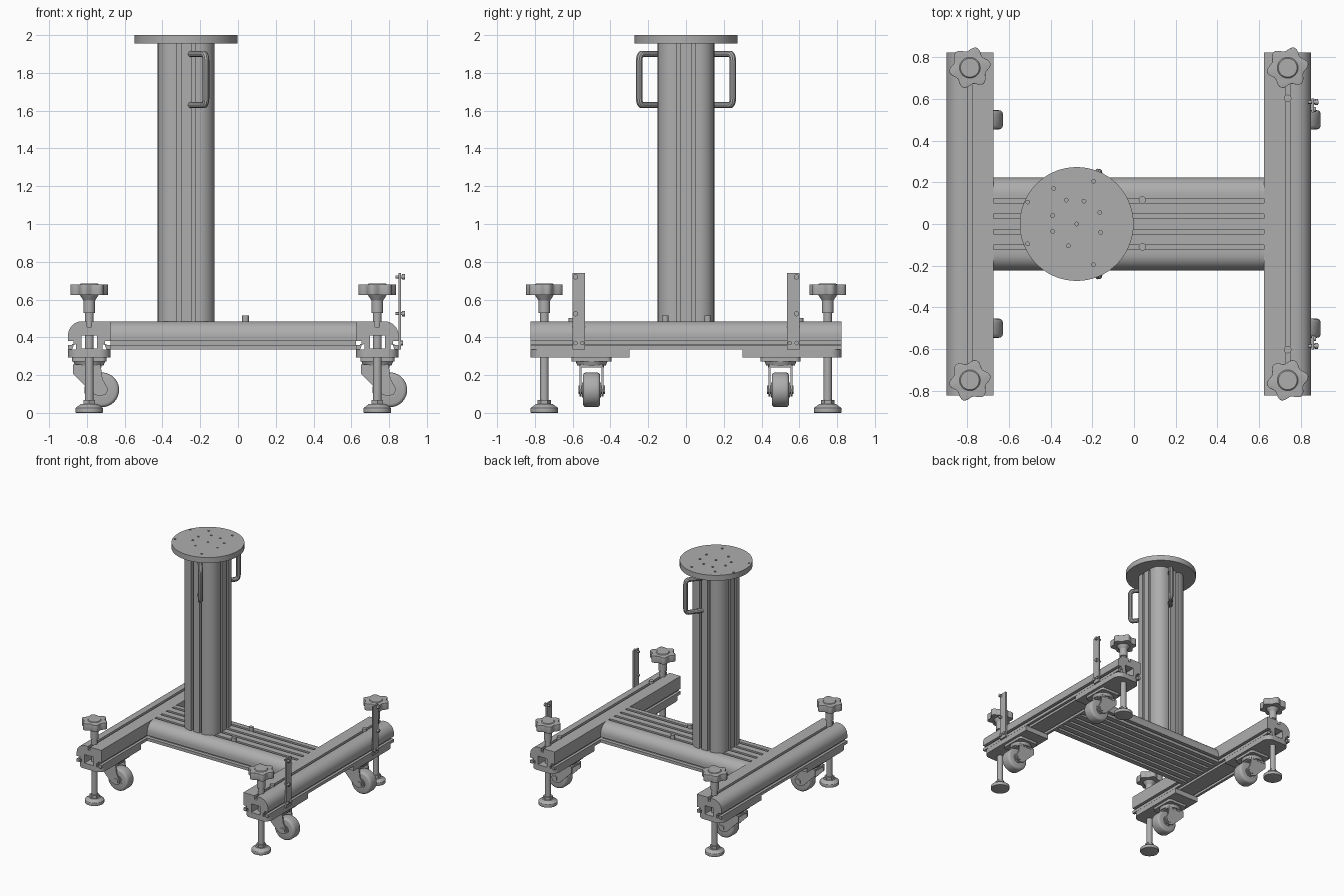
import bpy, bmesh, math
from math import pi, cos, sin
from mathutils import Vector, Matrix

if "Cube" in bpy.data.objects:
    bpy.data.objects.remove(bpy.data.objects["Cube"])

grey = bpy.data.materials.new("machined grey")
grey.use_nodes = True
tone = (0.42, 0.42, 0.42, 1)
grey.diffuse_color = tone
grey.node_tree.nodes["Principled BSDF"].inputs["Base Color"].default_value = tone

ALONG_Z = Matrix.Identity(4)
ALONG_Y = Matrix.Rotation(pi / 2, 4, 'X')
ALONG_X = Matrix(((0, 0, 1, 0), (1, 0, 0, 0), (0, 1, 0, 0), (0, 0, 0, 1)))


def finish(obj, name, bevel=0):
    obj.name = name
    obj.data.materials.clear()
    obj.data.materials.append(grey)
    bpy.ops.object.select_all(action='DESELECT')
    obj.select_set(True)
    bpy.context.view_layer.objects.active = obj
    if bevel:
        mod = obj.modifiers.new("Rounding", 'BEVEL')
        mod.width, mod.segments, mod.limit_method = bevel, 3, 'ANGLE'
        mod.angle_limit = math.radians(50)
        bpy.ops.object.modifier_apply(modifier=mod.name)
    bpy.ops.object.shade_smooth_by_angle(angle=math.radians(35))
    return obj


def prism(name, loops, length, loc, axes=ALONG_Z, bevel=0):
    """Extrude flat outlines (first one outside, others are holes)."""
    curve = bpy.data.curves.new(name, 'CURVE')
    curve.dimensions, curve.fill_mode, curve.extrude = '2D', 'BOTH', length / 2
    for loop in loops:
        spline = curve.splines.new('POLY')
        spline.points.add(len(loop) - 1)
        for point, (x, y) in zip(spline.points, loop):
            point.co = (x, y, 0, 1)
        spline.use_cyclic_u = True
    obj = bpy.data.objects.new(name, curve)
    bpy.context.collection.objects.link(obj)
    obj.matrix_world = Matrix.Translation(loc) @ axes
    bpy.ops.object.select_all(action='DESELECT')
    obj.select_set(True)
    bpy.context.view_layer.objects.active = obj
    bpy.ops.object.convert(target='MESH')
    bm = bmesh.new()
    bm.from_mesh(obj.data)
    bmesh.ops.remove_doubles(bm, verts=bm.verts, dist=1e-5)
    bmesh.ops.recalc_face_normals(bm, faces=bm.faces)
    bm.to_mesh(obj.data)
    bm.free()
    return finish(obj, name, bevel)


def outline(w, h, radii=(0, 0, 0, 0), slots=None, width=0.022, depth=0.03):
    """Rounded rectangle, counter-clockwise from lower left, with slots cut in
    chosen sides (0 bottom, 1 right, 2 top, 3 left) at offsets along them."""
    corners = [Vector(c) for c in ((-w/2, -h/2), (w/2, -h/2), (w/2, h/2), (-w/2, h/2))]
    points = []
    for i in range(4):
        a, b = corners[i], corners[(i + 1) % 4]
        d = (b - a).normalized()
        n = Vector((-d.y, d.x))
        mid = (a + b) / 2
        for s in sorted((slots or {}).get(i, ())):
            for along, inward in ((-1, 0), (-1, 1), (1, 1), (1, 0)):
                points.append(mid + d * (s + along * width / 2) + n * inward * depth)
        r = radii[(i + 1) % 4]
        if r:
            centre = b - d * r + n * r
            for k in range(9):
                t = k * pi / 16
                points.append(centre + d * r * sin(t) - n * r * cos(t))
        else:
            points.append(b)
    return [tuple(p) for p in points]


def cyl(name, r, z0, z1, x, y, r2=None, sides=32, bevel=0):
    bpy.ops.mesh.primitive_cone_add(vertices=sides, radius1=r, radius2=r if r2 is None else r2,
                                    depth=z1 - z0, location=(x, y, (z0 + z1) / 2))
    return finish(bpy.context.object, name, bevel)


def rod(name, r, length, loc, axis, sides=24, bevel=0):
    rot = (0, pi / 2, 0) if axis == 'X' else (pi / 2, 0, 0)
    bpy.ops.mesh.primitive_cylinder_add(vertices=sides, radius=r, depth=length,
                                        location=loc, rotation=rot)
    return finish(bpy.context.object, name, bevel)


# Cross beam between the two rails
prism("cross_beam", [outline(0.445, 0.15, (0, 0, 0.08, 0.08),
      {0: [-0.17, -0.105, -0.035, 0.035, 0.105, 0.17], 1: [-0.04],
       2: [-0.112, -0.037, 0.037, 0.112], 3: [0.04]})],
      1.3, (-0.025, 0, 0.41), ALONG_X)
for y in (-0.11, 0.115):
    cyl("beam_bolt", 0.018, 0.46, 0.515, 0.04, y, sides=12)

# Side rails, adjusting feet and casters
for side, rail_x in (("right", -0.7875), ("left", 0.7375)):
    out = -1 if side == "right" else 1
    radii = (0, 0, 0, 0.075) if out < 0 else (0, 0, 0.075, 0)
    hole = [(x, z - 0.41) for x, z in ((-0.04, 0.34), (-0.04, 0.41), (0.04, 0.41), (0.04, 0.34))]
    prism(side + "_rail", [outline(0.225, 0.15, radii,
          {0: [-0.08, 0.08], 1: [-0.04], 2: [0], 3: [0.04]}), hole],
          1.645, (rail_x, 0, 0.41), ALONG_Y)

    for end, s in (("front", -1), ("back", 1)):
        tag = f"{end}_{side}_"
        y = s * 0.75
        round_ends = (0.06, 0.06, 0, 0) if s < 0 else (0, 0, 0.06, 0.06)
        prism(tag + "base_plate", [outline(0.223, 0.522, round_ends)],
              0.042, (rail_x, s * 0.561, 0.315))

        # Levelling foot with lobed hand knob
        cyl(tag + "foot_pad", 0.073, 0, 0.028, rail_x, y, bevel=0.004)
        cyl(tag + "foot_cone", 0.07, 0.028, 0.046, rail_x, y, r2=0.045)
        cyl(tag + "foot_nut", 0.036, 0.046, 0.068, rail_x, y, sides=6)
        cyl(tag + "foot_screw", 0.023, 0.06, 0.56, rail_x, y)
        cyl(tag + "knob_neck", 0.031, 0.53, 0.6, rail_x, y)
        cyl(tag + "knob_collar", 0.031, 0.595, 0.64, rail_x, y, r2=0.06)
        star = []
        for k in range(60):
            a = k * pi / 30
            r = 0.09 + 0.011 * cos(6 * a)
            star.append((r * cos(a + 0.2), r * sin(a + 0.2)))
        prism(tag + "knob", [star], 0.055, (rail_x, y, 0.652), bevel=0.012)
        cyl(tag + "knob_cap", 0.055, 0.675, 0.684, rail_x, y, r2=0.045)

        # Swivel caster trailing toward the left
        cy = s * 0.5
        axle = Vector((rail_x + 0.066, cy, 0.122))
        prism(tag + "caster_flange", [outline(0.18, 0.21, (0.025,) * 4)],
              0.022, (rail_x, cy, 0.284))
        cyl(tag + "caster_swivel", 0.075, 0.25, 0.275, rail_x, cy, r2=0.085)
        prism(tag + "fork_crown", [outline(0.15, 0.13, (0.02,) * 4)],
              0.016, (rail_x - 0.01, cy, 0.248))
        cheek = [(-0.085, 0.256), (-0.085, 0.205), (0.02, 0.1), (0.055, 0.088),
                 (0.088, 0.098), (0.1, 0.125), (0.07, 0.18), (0.06, 0.256)]
        for c in (-1, 1):
            prism(tag + "fork_cheek", [cheek], 0.01,
                  (rail_x, cy + c * 0.058, 0), ALONG_Y)
        rod(tag + "wheel", 0.092, 0.092, axle, 'Y', 40, 0.018)
        rod(tag + "wheel_hub", 0.04, 0.102, axle, 'Y')
        rod(tag + "axle_bolt", 0.022, 0.14, axle, 'Y', 6)

# Rail bolts and upright bracket strips on the left rail
for end, s in (("front", -1), ("back", 1)):
    cyl(end + "_rail_bolt", 0.018, 0.46, 0.502, 0.7375, s * 0.603, sides=16)
    y = s * 0.568
    prism(end + "_upright_strip", [outline(0.012, 0.068)], 0.405, (0.857, y, 0.5375))
    for z in (0.525, 0.72):
        rod(end + "_strip_pin", 0.008, 0.05, (0.86, s * 0.585, z), 'X', 12)
        rod(end + "_strip_pin_head", 0.014, 0.014, (0.876, s * 0.585, z), 'X', 12)
    for dy in (-0.018, 0.018):
        rod(end + "_strip_bolt", 0.012, 0.02, (0.864, y + dy, 0.37), 'X', 12)

# Slotted column
col_x = -0.275
pair = [-0.038, 0.038]
prism("column", [outline(0.3, 0.3, (0.085,) * 4, {i: pair for i in range(4)},
      width=0.02)], 1.49, (col_x, 0, 1.22))

# Round top plate with drilled holes
plate = cyl("top_plate", 0.273, 1.955, 2.0, col_x, 0, sides=72)
holes = [(-.235, .105), (-.235, -.095), (.08, .205), (.08, -.195), (-.11, .17),
         (-.115, .04), (-.115, -.035), (-.05, .115), (.035, .11), (.11, .055),
         (.115, -.04), (-.04, -.105), (0, 0)]
bm = bmesh.new()
for hx, hy in holes:
    bmesh.ops.create_cone(bm, cap_ends=True, segments=12, radius1=0.009, radius2=0.009,
                          depth=0.05, matrix=Matrix.Translation((col_x + hx, hy, 2.0)))
mesh = bpy.data.meshes.new("hole_cutter")
bm.to_mesh(mesh)
bm.free()
cutter = bpy.data.objects.new("hole_cutter", mesh)
bpy.context.collection.objects.link(cutter)
cut = plate.modifiers.new("Holes", 'BOOLEAN')
cut.operation, cut.object, cut.solver = 'DIFFERENCE', cutter, 'EXACT'
bpy.context.view_layer.objects.active = plate
bpy.ops.object.modifier_apply(modifier=cut.name)
bpy.data.objects.remove(cutter)

# Slanted grab handles on the front and back of the column
for end, s in (("front", -1), ("back", 1)):
    curve = bpy.data.curves.new(end + "_handle", 'CURVE')
    curve.dimensions, curve.bevel_depth, curve.bevel_resolution = '3D', 0.018, 3
    curve.use_fill_caps = True
    path = []
    for z, way in ((1.63, 1), (1.9, -1)):
        arm = [(0, z)] + [(0.85 + 0.15 * sin(t), z + way * 0.035 * (1 - cos(t)))
                          for t in (0, pi / 8, pi / 4, 3 * pi / 8, pi / 2)]
        path += arm if way > 0 else arm[::-1]
    spline = curve.splines.new('POLY')
    spline.points.add(len(path) - 1)
    for point, (t, z) in zip(spline.points, path):
        point.co = (-0.25 + 0.08 * t, s * (0.14 + 0.108 * t), z, 1)
    handle = bpy.data.objects.new(end + "_handle", curve)
    bpy.context.collection.objects.link(handle)
    bpy.ops.object.select_all(action='DESELECT')
    handle.select_set(True)
    bpy.context.view_layer.objects.active = handle
    bpy.ops.object.convert(target='MESH')
    finish(handle, end + "_handle")
